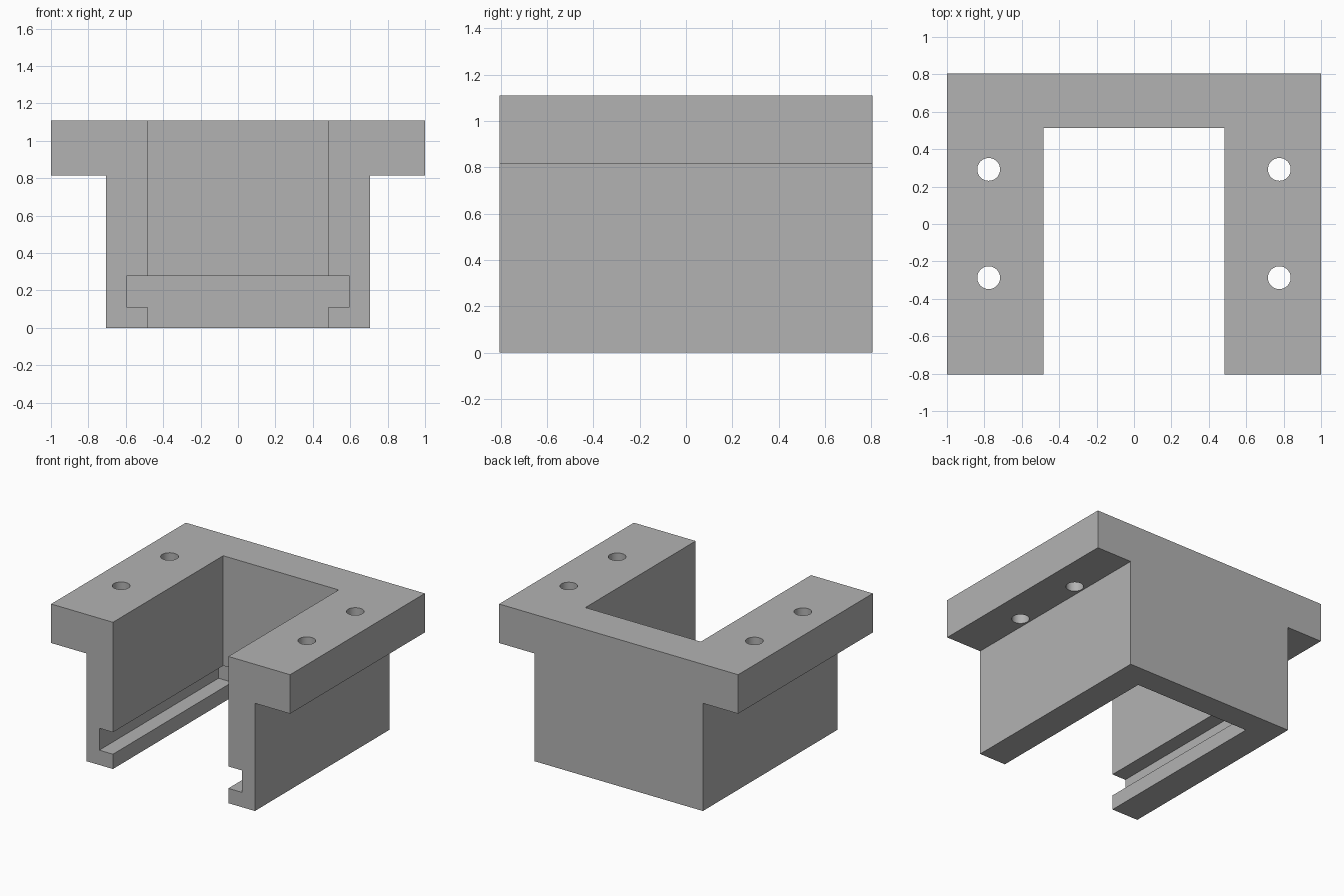
import bpy, bmesh
from mathutils import Matrix

cube = bpy.data.objects.get("Cube")
if cube:
    bpy.data.objects.remove(cube, do_unlink=True)

HALF_DEPTH = 0.805
HEIGHT = 1.11
FLANGE_Z = 0.815
CHANNEL_X = 0.483
SLOT_BACK = 0.62

grey = bpy.data.materials.new("plain grey")
grey.use_nodes = True
colour = (0.45, 0.45, 0.45, 1)
grey.diffuse_color = colour
grey.node_tree.nodes["Principled BSDF"].inputs["Base Color"].default_value = colour


def add_object(name, bm):
    bmesh.ops.recalc_face_normals(bm, faces=bm.faces)
    mesh = bpy.data.meshes.new(name)
    bm.to_mesh(mesh)
    bm.free()
    mesh.materials.append(grey)
    obj = bpy.data.objects.new(name, mesh)
    bpy.context.collection.objects.link(obj)
    return obj


def box(name, half_x, y0, y1, z0, z1):
    bm = bmesh.new()
    place = Matrix.Translation((0, (y0 + y1) / 2, (z0 + z1) / 2))
    size = Matrix.Diagonal((2 * half_x, y1 - y0, z1 - z0, 1))
    bmesh.ops.create_cube(bm, size=1, matrix=place @ size)
    return add_object(name, bm)


def bolt_hole(x, y):
    bm = bmesh.new()
    bmesh.ops.create_cone(bm, cap_ends=True, segments=40, radius1=0.061,
                          radius2=0.061, depth=0.6,
                          matrix=Matrix.Translation((x, y, HEIGHT - 0.15)))
    return add_object("bolt_hole_cutter", bm)


# T-shaped body: flanged profile swept front to back
half = [(0.705, 0), (0.705, FLANGE_Z), (1, FLANGE_Z), (1, HEIGHT)]
outline = half + [(-x, z) for x, z in reversed(half)]
bm = bmesh.new()
face = bm.faces.new([bm.verts.new((x, -HALF_DEPTH, z)) for x, z in outline])
swept = bmesh.ops.extrude_face_region(bm, geom=[face])["geom"]
bmesh.ops.translate(bm, vec=(0, 2 * HALF_DEPTH, 0),
                    verts=[v for v in swept if isinstance(v, bmesh.types.BMVert)])
body = add_object("mounting_bracket", bm)

# Open channel, deeper floor opening, side grooves and bolt holes
cutters = [
    box("channel_cutter", CHANNEL_X, -1, 0.513, -0.2, 1.3),
    box("floor_cutter", CHANNEL_X, -1, SLOT_BACK, -0.2, 0.2),
    box("groove_cutter", 0.597, -1, SLOT_BACK, 0.112, 0.278),
]
cutters += [bolt_hole(x, y) for x in (-0.777, 0.777) for y in (-0.287, 0.292)]

for cutter in cutters:
    cut = body.modifiers.new(cutter.name, "BOOLEAN")
    cut.operation = "DIFFERENCE"
    cut.solver = "EXACT"
    cut.object = cutter

# Bake the cuts and discard the cutters
graph = bpy.context.evaluated_depsgraph_get()
body_mesh = bpy.data.meshes.new_from_object(body.evaluated_get(graph))
body.modifiers.clear()
body.data = body_mesh
for cutter in cutters:
    bpy.data.objects.remove(cutter, do_unlink=True)

# Smooth hole walls, sharp edges elsewhere
bpy.ops.object.select_all(action="DESELECT")
body.select_set(True)
bpy.context.view_layer.objects.active = body
bpy.ops.object.shade_smooth_by_angle(angle=0.5)
